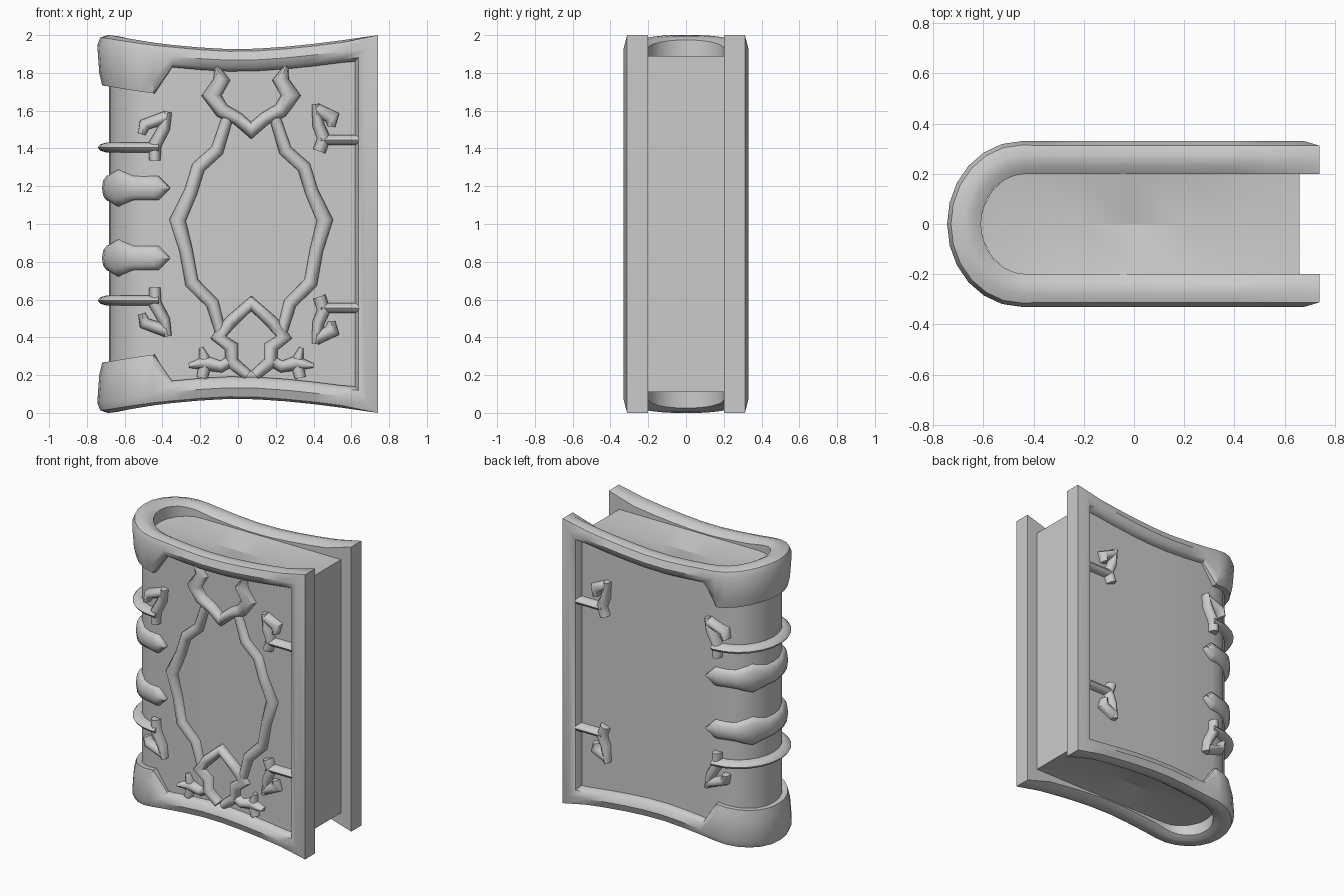
import bpy, bmesh
from math import sin, cos, radians
from mathutils import Vector as V

if "Cube" in bpy.data.objects:
    bpy.data.objects.remove(bpy.data.objects["Cube"])

def loft(name, rings, closed=False, angle=40):
    """Skin a list of equal-sized point rings into a smooth mesh object."""
    bm = bmesh.new()
    vs = [[bm.verts.new(p) for p in r] for r in rings]
    n, m = len(vs), len(vs[0])
    for i in range(n if closed else n - 1):
        a, b = vs[i], vs[(i + 1) % n]
        for j in range(m):
            k = (j + 1) % m
            bm.faces.new((a[j], a[k], b[k], b[j]))
    if not closed:
        bm.faces.new(vs[0])
        bm.faces.new(vs[-1])
    bmesh.ops.recalc_face_normals(bm, faces=bm.faces)
    me = bpy.data.meshes.new(name)
    bm.to_mesh(me)
    bm.free()
    ob = bpy.data.objects.new(name, me)
    bpy.context.collection.objects.link(ob)
    bpy.ops.object.select_all(action='DESELECT')
    ob.select_set(True)
    bpy.context.view_layer.objects.active = ob
    bpy.ops.object.shade_smooth_by_angle(angle=radians(angle))
    return ob

def shell(a, o):
    """Point on the rounded spine: angle a (-90 front, 90 back), o above the inner wall."""
    f, a = o / 0.13, radians(a)
    return V((-0.43 - 0.02 * f - (0.18 + 0.115 * f) * cos(a), (0.2 + 0.13 * f) * sin(a), 0))

def wall(kind, v, o):
    """Point on the U-shaped cover plan; kind is -1 front, 1 back, 0 spine."""
    return shell(v, o) if kind == 0 else V((v, kind * (0.2 + o), 0))

def plan(xs, angles):
    return ([(-1, x) for x in xs] + [(0, a) for a in angles] + [(1, x) for x in reversed(xs)])

ARC = range(-90, 91, 15)

# cover boards and spine
rings = []
for k, v in plan([0.7, 0.0], ARC):
    rings.append([wall(k, v, o) + V((0, 0, z)) for o, z in
                  ((0.01, 0.12), (0.07, 0.12), (0.07, 1.88), (0.01, 1.88))])
loft("cover_boards", rings)

# raised rim with deep spine caps: one closed sweep around the whole cover
RIM = [(0, .25), (.035, .05), (.075, 0), (.112, .1), (.13, .5), (.115, .85), (.085, 1), (0, 1)]
CAP = [(0, .1), (.035, .02), (.075, 0), (.115, .05), (.13, .2), (.12, .75), (.105, 1), (0, 1)]
EDGE = [(0, 0), (.035, 0), (.075, 0), (.112, 0), (.13, .5), (.115, .85), (.08, 1), (0, 1)]
top = []
for k, v in plan([0.74, 0.55, 0.4, 0.25, 0.1, -0.05, -0.2, -0.35], ARC):
    corner = k and v > 0.7
    prof, h = (CAP, 0.268) if k == 0 else (EDGE, 0.14) if corner else (RIM, 0.118)
    ring = []
    for o, w in prof:
        p = wall(k, v, o)
        x_top = wall(k, v, 0.13).x
        p.z = 1.925 + 0.075 * min(1, abs(x_top) / 0.73) ** 1.6 - w * h
        if corner:
            p.x -= 0.12 * w
        ring.append(p)
    top.append(ring)
bottom = [[V((p.x, p.y, 2 - p.z)) for p in r] for r in reversed(top)]
loft("cover_rim", top + bottom, closed=True)

# page block, slightly hollowed along its middle
rings = []
stations = [(shell(a, 0).x, max(0.2 * sin(radians(a)), 0.02)) for a in (2, 20, 40, 60, 75, 90)]
stations += [(x, 0.2) for x in (-0.2, 0.0, 0.2, 0.45, 0.66)]
for x, h in stations:
    d = 0.04 * max(0, 1 - ((x - 0.02) / 0.64) ** 2)
    rings.append([(x, -h, 0.11), (x, 0, 0.11 + d), (x, h, 0.11),
                  (x, h, 1.89), (x, 0, 1.89 - d), (x, -h, 1.89)])
loft("pages", rings, angle=20)

# ornaments: rounded ribbons lying on the cover
SEC = [(-1, -.3), (-.95, .3), (-.6, .8), (0, 1), (.6, .8), (.95, .3), (1, -.3)]

def ribbon(name, stations):
    """stations: (point, side vector, normal, half width, height)"""
    return loft(name, [[p + s * w * a + n * t * b for a, b in SEC]
                       for p, s, n, w, t in stations], angle=60)

def strand(name, pts, t=0.045, side=-1):
    """Mitred ribbon on a flat board through (x, z, half width) points."""
    st = []
    P = [V((x, z)) for x, z, w in pts]
    for i, p in enumerate(P):
        d0 = (p - P[i - 1]).normalized() if i else (P[1] - p).normalized()
        d1 = (P[i + 1] - p).normalized() if i < len(P) - 1 else d0
        d = (d0 + d1).normalized()
        w = pts[i][2] / max(0.7, d.dot(d0))
        st.append((V((p.x, side * 0.27, p.y)), V((-d.y, 0, d.x)), V((0, side, 0)), w, t))
    return ribbon(name, st)

def flip(pts):
    return [(0.14 - x, z, w) for x, z, w in pts]

# front medallion, symmetric about x = 0.07
oval = [(-.05, 1.58, .03), (-.11, 1.39, .035), (-.21, 1.30, .036), (-.25, 1.17, .036),
        (-.32, 1.02, .042), (-.275, .86, .036), (-.245, .69, .036), (-.135, .58, .035),
        (-.085, .40, .028)]
horn = [(-.115, 1.835, .012), (-.085, 1.765, .04), (-.14, 1.68, .045), (-.085, 1.60, .04),
        (-.005, 1.56, .035), (.07, 1.495, .035)]
arch = [(.07, .58, .03), (-.04, .48, .035), (-.105, .40, .03), (-.035, .35, .035),
        (-.035, .27, .035), (.05, .20, .03)]
leaf = [(-.26, .25, .012), (-.17, .265, .04), (-.09, .245, .03), (-.03, .28, .03)]
spur = [(-.195, .345, .012), (-.17, .27, .035), (-.19, .185, .03)]
for part, pts, t in (("medallion_side", oval, .04), ("medallion_leaf", leaf, .045),
                     ("medallion_spur", spur, .04)):
    strand(part + "_left", pts, t)
    strand(part + "_right", flip(pts), t)
strand("medallion_crown", horn + flip(horn)[-2::-1], .055)
strand("medallion_arch", arch[::-1] + flip(arch)[1:], .05)

# clasps at the fore edge and hooked ends of the spine rings, on both boards
clasp = {
    "fore_clasp_bar": [(.41, 1.635, .02), (.425, 1.525, .032), (.455, 1.455, .035), (.43, 1.385, .035)],
    "fore_clasp_hook": [(.415, 1.605, .035), (.50, 1.565, .035), (.495, 1.515, .02)],
    "fore_clasp_stem": [(.44, 1.445, .028), (.64, 1.445, .028)],
    "spine_clasp_bar": [(-.37, 1.595, .02), (-.39, 1.51, .032), (-.44, 1.42, .035), (-.44, 1.335, .03)],
    "spine_clasp_hook": [(-.38, 1.565, .035), (-.495, 1.525, .03), (-.51, 1.475, .02)],
}
for name, pts in clasp.items():
    for side in (-1, 1):
        for level in ("upper", "lower"):
            q = pts if level == "upper" else [(x, 2 - z, w) for x, z, w in pts]
            strand(f"{name}_{'front' if side < 0 else 'back'}_{level}", q, .05, side)

# bands wrapped around the spine
def band(name, z, ends, width, t, angles):
    st = []
    for k, v in plan(list(ends), angles):
        p = wall(k, v, 0.07)
        n = (wall(k, v, 0.13) - wall(k, v, 0)).normalized()
        w = ends[v] if k else width[abs(v)]
        st.append((p + V((0, 0, z)), V((0, 0, 1)), n, w, t))
    ribbon(name, st)

WAVE = {90: .065, 63: .065, 50: .083, 38: .10, 15: .07, 0: .07}
WAVE_ANGLES = [-90, -63, -50, -38, -15, 0, 15, 38, 50, 63, 90]
for z in (0.82, 1.19):
    band("spine_strap", z, {-.36: .004, -.42: .065}, WAVE, .038, WAVE_ANGLES)
for z in (0.595, 1.405):
    band("spine_ring", z, {-.42: .027}, {abs(a): .027 for a in ARC}, .06, ARC)
